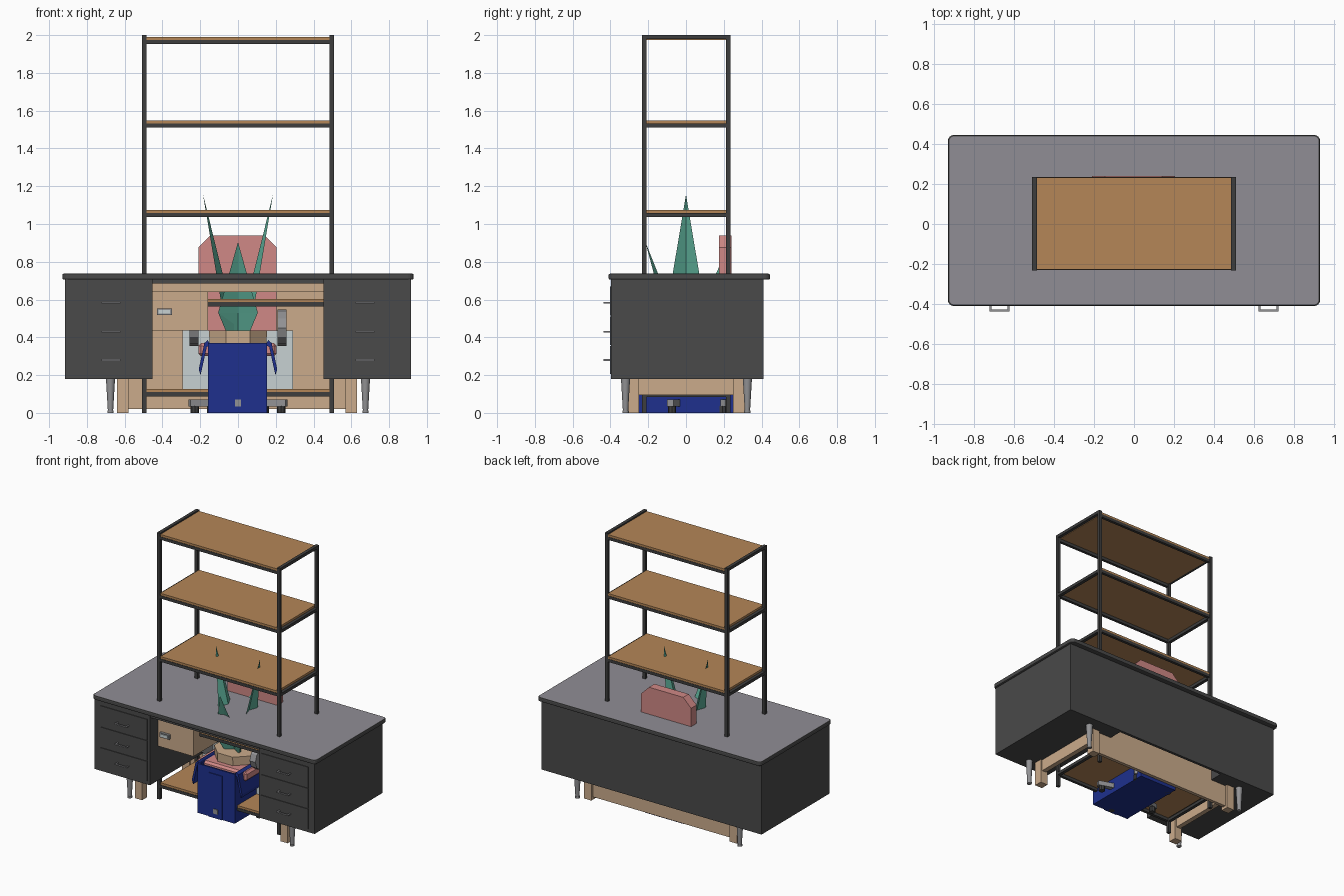
import bpy, bmesh, math
from mathutils import Vector, Matrix

if "Cube" in bpy.data.objects:
    bpy.data.objects.remove(bpy.data.objects["Cube"])


def mat(name, r, g, b):
    m = bpy.data.materials.new(name)
    m.diffuse_color = (r, g, b, 1)
    m.use_nodes = True
    m.node_tree.nodes["Principled BSDF"].inputs["Base Color"].default_value = m.diffuse_color
    return m


DARK = mat("charcoal", .068, .068, .068)
FRAME = mat("dark_metal", .047, .047, .047)
TOP = mat("grey_laminate", .28, .27, .30)
TAN = mat("pale_wood", .60, .41, .26)
WOOD = mat("warm_wood", .46, .24, .095)
PINK = mat("pink_fabric", .63, .25, .24)
TEAL = mat("leaf_teal", .11, .43, .32)
BLUE = mat("cobalt_plastic", .013, .03, .27)
GREY = mat("mid_grey", .29, .29, .30)
LIGHT = mat("pale_grey", .57, .64, .65)


def obj(name, bm, m):
    bmesh.ops.recalc_face_normals(bm, faces=bm.faces)
    me = bpy.data.meshes.new(name)
    bm.to_mesh(me)
    bm.free()
    me.materials.append(m)
    o = bpy.data.objects.new(name, me)
    bpy.context.collection.objects.link(o)
    return o


def box(name, x0, x1, y0, y1, z0, z1, m, bevel=0, segs=2):
    bm = bmesh.new()
    bmesh.ops.create_cube(bm, size=1)
    for v in bm.verts:
        v.co = ((x0 + x1) / 2 + v.co.x * (x1 - x0), (y0 + y1) / 2 + v.co.y * (y1 - y0),
                (z0 + z1) / 2 + v.co.z * (z1 - z0))
    if bevel:
        bmesh.ops.bevel(bm, geom=bm.edges[:], offset=bevel, segments=segs, affect='EDGES', profile=.5)
    return obj(name, bm, m)


def prism(name, pts, axis, a, b, m):
    """Extrude an outline along x or y from a to b."""
    bm = bmesh.new()
    put = (lambda p, t: (t, p[0], p[1])) if axis == 'x' else (lambda p, t: (p[0], t, p[1]))
    lo = [bm.verts.new(put(p, a)) for p in pts]
    hi = [bm.verts.new(put(p, b)) for p in pts]
    bm.faces.new(lo)
    bm.faces.new(hi)
    n = len(pts)
    for i in range(n):
        bm.faces.new((lo[i], lo[(i + 1) % n], hi[(i + 1) % n], hi[i]))
    return obj(name, bm, m)


def cone(name, x, y, z0, z1, r0, r1, n, m, turn=0):
    bm = bmesh.new()
    mx = Matrix.Translation((x, y, (z0 + z1) / 2)) @ Matrix.Rotation(turn, 4, 'Z')
    bmesh.ops.create_cone(bm, cap_ends=True, segments=n, radius1=r0, radius2=r1, depth=z1 - z0, matrix=mx)
    o = obj(name, bm, m)
    if n > 8:
        for p in o.data.polygons:
            p.use_smooth = len(p.vertices) == 4
    return o


# Large desk: top slab with rounded corners and a grey upper face
bm = bmesh.new()
bmesh.ops.create_cube(bm, size=1)
for v in bm.verts:
    v.co = (v.co.x * 1.86, .0175 + v.co.y * .855, .721 + v.co.z * .032)
up = [e for e in bm.edges if abs(e.verts[0].co.z - e.verts[1].co.z) > .01]
bmesh.ops.bevel(bm, geom=up, offset=.03, segments=4, affect='EDGES', profile=.5)
rim = [e for e in bm.edges if abs(e.verts[0].co.z - e.verts[1].co.z) < .001]
bmesh.ops.bevel(bm, geom=rim, offset=.008, segments=2, affect='EDGES', profile=.5)
slab = obj("desk_top", bm, DARK)
slab.data.materials.append(TOP)
for p in slab.data.polygons:
    if p.normal.z > .95:
        p.material_index = 1

# Desk carcass, drawers, pulls and legs
box("desk_back", -.915, .915, .39, .41, .18, .706, DARK)
box("desk_apron", -.46, .46, -.39, -.37, .685, .706, DARK)
for s, side in ((-1, "left"), (1, "right")):
    a, b = sorted((s * .915, s * .453))
    box(side + "_pedestal", a, b, -.398, .40, .18, .706, DARK)
    a, b = sorted((s * .865, s * .475))
    for i, (z0, z1) in enumerate(((.205, .355), (.36, .51), (.515, .67))):
        box(f"{side}_drawer_{i}", a, b, -.403, -.397, z0, z1, DARK)
        z = (.28, .43, .583)[i]
        x = s * .672
        prism(f"{side}_pull_{i}", [(x - .053, -.0), (x - .043, -.0), (x - .03, 0)] and
              [(x - .05, z - .004), (x + .05, z - .004), (x + .05, z + .004), (x - .05, z + .004)],
              'y', -.436, -.426, GREY)
        for t in (-.044, .044):
            box(f"{side}_pull_stem", x + t - .005, x + t + .005, -.43, -.40, z - .004, z + .004, GREY)
    for y in (-.32, .325):
        cone(side + "_desk_leg", s * .675, y, .01, .18, .014, .024, 16, GREY)
        cone(side + "_desk_foot", s * .675, y, 0, .012, .017, .017, 16, GREY)

# Tall metal shelf rack
for x in (-.4975, .4975):
    for y in (-.221, .224):
        box("rack_post", x - .012, x + .012, y - .011, y + .011, 0, 2, FRAME)
    for z in (1.99, 1.522, 1.047, .575, .096):
        box("rack_end_bar", x - .012, x + .012, -.22, .225, z - .011, z + .011, FRAME)
for z in (1.975, 1.533, 1.058, .586, .11):
    box("shelf_board", -.486, .486, -.228, .232, z, z + .016, WOOD)
    for y in (-.221, .224):
        box("shelf_rail", -.49, .49, y - .01, y + .01, z - .022, z, FRAME)

# Small wooden writing table
box("table_top", -.64, .63, -.31, .31, .64, .70, TAN)
box("table_back_panel", -.60, .59, .265, .29, .02, .645, TAN)
for a in (-.64, .57):
    for y in (-.31, .25):
        box("table_leg", a, a + .06, y, y + .06, 0, .645, TAN)
    box("table_side", a + .012, a + .048, -.26, .26, .095, .645, TAN)
box("table_drawer", -.60, -.16, -.30, .16, .437, .645, TAN)
box("drawer_handle", -.43, -.35, -.318, -.30, .518, .552, GREY)
box("drawer_handle_face", -.42, -.36, -.322, -.316, .525, .545, LIGHT)
box("pale_cabinet", -.295, .29, .0, .2, .125, .435, LIGHT)

# Office chair
prism("chair_back", [(-.21, .40), (.205, .40), (.205, .875), (.14, .94), (-.145, .94), (-.21, .875)],
      'y', .175, .24, PINK)
box("chair_seat", -.21, .205, -.2, .2, .30, .37, PINK, .015, 1)
for s in (-1, 1):
    a, b = sorted((s * .208, s * .256))
    ring = [(-.03 + .13 * math.cos(i * math.pi / 6), .45 + .097 * math.sin(i * math.pi / 6)) for i in range(12)]
    prism("chair_arm", ring, 'x', a, b, GREY)
cone("chair_column", 0, 0, .04, .31, .025, .025, 12, GREY)
for i in range(5):
    t = math.radians(-90 + 72 * i)
    arm = box("chair_base_arm", 0, .27, -.017, .017, .035, .07, GREY)
    arm.rotation_euler.z = t
    cone("chair_caster", .24 * math.cos(t), .24 * math.sin(t), 0, .036, .022, .022, 8, FRAME)

# Blue storage bin with hanging side flaps
box("bin_floor", -.15, .145, -.25, .25, 0, .012, BLUE)
for y in (-.258, .246):
    box("bin_end", -.158, .15, y, y + .012, 0, .37, BLUE)
box("bin_front_panel", -.06, .05, -.264, -.258, 0, .33, BLUE)
for s in (-1, 1):
    a, b = sorted((s * .154, s * .142))
    box("bin_side", a, b, -.258, .258, 0, .37, BLUE)
    prism("bin_flap", [(s * .145, .36), (s * .16, .385), (s * .178, .37), (s * .208, .23), (s * .198, .20),
                       (s * .165, .35)], 'y', -.25, .25, BLUE)

# Plant: eight-sided pot and four folded leaves
cone("plant_pot", 0, 0, .002, .435, .15, .166, 8, TAN, math.pi / 8)
for i, (tip_r, tip_z, mid_r) in enumerate(((.185, 1.155, .05), (.215, .905, .085),
                                           (.185, 1.155, .05), (.235, .905, .085))):
    bm = bmesh.new()
    rings = []
    for r, z, w in ((.03, .40, .05), (mid_r, .53, .105)):
        rings.append([bm.verts.new(c) for c in ((r + .03, -w, z), (r - .02, 0, z), (r + .03, w, z), (r - .005, 0, z))])
    tip = bm.verts.new((tip_r, 0, tip_z))
    lo, hi = rings
    bm.faces.new(lo)
    for k in range(4):
        j = (k + 1) % 4
        bm.faces.new((lo[k], lo[j], hi[j], hi[k]))
        bm.faces.new((hi[k], hi[j], tip))
    ang = (math.pi, -math.pi / 2, 0, math.pi / 2)[i]
    bmesh.ops.rotate(bm, verts=bm.verts, cent=(0, 0, 0), matrix=Matrix.Rotation(ang, 3, 'Z'))
    obj("plant_leaf", bm, TEAL)
